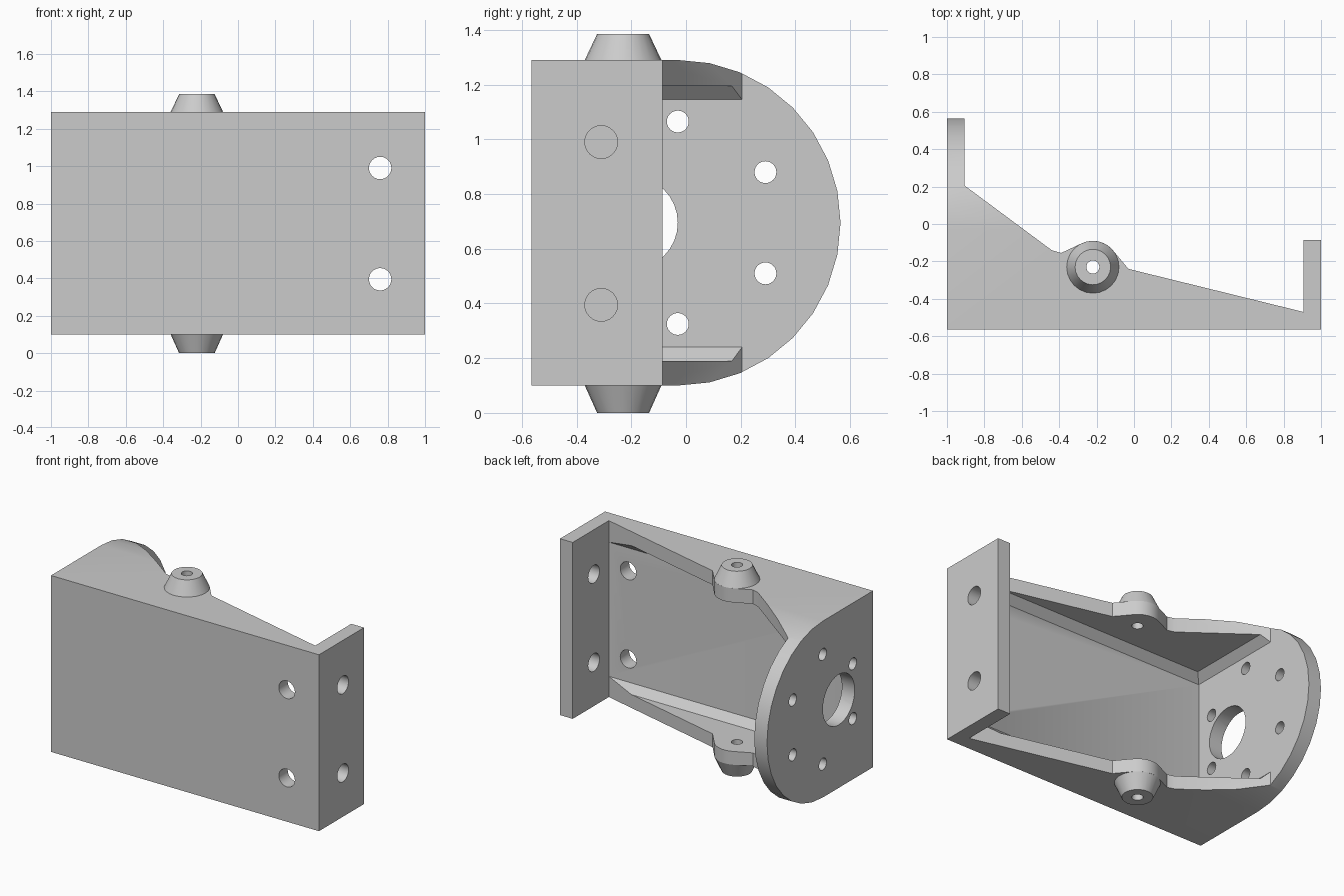
import bpy, bmesh
from math import cos, sin, pi, radians
from mathutils import Matrix, Vector

if "Cube" in bpy.data.objects:
    bpy.data.objects.remove(bpy.data.objects["Cube"], do_unlink=True)

grey = bpy.data.materials.new("plain_grey")
grey.use_nodes = True
colour = (0.6, 0.6, 0.6, 1)
grey.diffuse_color = colour
grey.node_tree.nodes["Principled BSDF"].inputs["Base Color"].default_value = colour

BOTTOM, TOP, MID = 0.1, 1.29, 0.695
FRONT, WALL = -0.565, 0.095
DISC_Y, DISC_R = -0.03, 0.595
BOSS = Vector((-0.22, -0.23))
BOSS_R = 0.14


def finish(bm, name):
    bmesh.ops.recalc_face_normals(bm, faces=bm.faces)
    mesh = bpy.data.meshes.new(name)
    bm.to_mesh(mesh)
    bm.free()
    mesh.materials.append(grey)
    ob = bpy.data.objects.new(name, mesh)
    bpy.context.collection.objects.link(ob)
    return ob


def prism(name, points, extrude):
    bm = bmesh.new()
    face = bm.faces.new([bm.verts.new(p) for p in points])
    out = bmesh.ops.extrude_face_region(bm, geom=[face])
    verts = [v for v in out["geom"] if isinstance(v, bmesh.types.BMVert)]
    bmesh.ops.translate(bm, vec=extrude, verts=verts)
    return finish(bm, name)


def rod(centre, radius, length, axis, sides=24):
    bm = bmesh.new()
    turn = Vector((0, 0, 1)).rotation_difference(Vector(axis)).to_matrix().to_4x4()
    bmesh.ops.create_cone(bm, cap_ends=True, segments=sides, radius1=radius,
                          radius2=radius, depth=length,
                          matrix=Matrix.Translation(centre) @ turn)
    return finish(bm, "hole_cutter")


def activate(ob):
    bpy.ops.object.select_all(action="DESELECT")
    ob.select_set(True)
    bpy.context.view_layer.objects.active = ob


def combine(ob, tool, operation="DIFFERENCE"):
    activate(ob)
    mod = ob.modifiers.new("cut", "BOOLEAN")
    mod.operation, mod.solver, mod.object = operation, "EXACT", tool
    bpy.ops.object.modifier_apply(modifier=mod.name)
    bpy.data.objects.remove(tool, do_unlink=True)


def arc(centre, radius, start, end, steps):
    angles = [radians(start + (end - start) * i / steps) for i in range(steps + 1)]
    return [(centre[0] + radius * cos(a), centre[1] + radius * sin(a)) for a in angles]


# Plan outline: tall plate, sloping walls with boss bulge, short flange
plan = [(-1, FRONT), (1, FRONT), (1, -0.085), (0.905, -0.085), (0.905, -0.47),
        (-0.03, -0.24)]
plan += arc(BOSS, BOSS_R, 35, 115, 8)
plan += [(-0.39, -0.155), (-0.44, -0.14), (-0.905, 0.205), (-0.905, 0.6), (-1, 0.6)]
bracket = prism("bracket_body", [(x, y, BOTTOM) for x, y in plan], (0, 0, TOP - BOTTOM))

# Rounded side outline trims the plate and the wall tops
side = [(FRONT - 0.1, BOTTOM)] + arc((DISC_Y, MID), DISC_R, -90, 90, 16) + [(FRONT - 0.1, TOP)]
combine(bracket, prism("side_cutter", [(-1.1, y, z) for y, z in side], (2.2, 0, 0)), "INTERSECT")

# Hollow interior, with chamfers where walls meet the front and the tall plate
low, high = BOTTOM + 0.09, TOP - WALL
bm = bmesh.new()
bmesh.ops.create_cube(bm, size=1, matrix=Matrix.Translation((0, 0.265, (low + high) / 2))
                      @ Matrix.Diagonal((1.81, 1.47, high - low, 1)))
inner = []
for e in bm.edges:
    a, b = (v.co for v in e.verts)
    along_x = abs(a.x - b.x) > 0.5 and a.y < 0
    along_y = abs(a.y - b.y) > 0.5 and a.x < 0
    if along_x or along_y:
        inner.append(e)
bmesh.ops.bevel(bm, geom=inner, offset=0.05, segments=1, affect="EDGES")
combine(bracket, finish(bm, "cavity_cutter"))

# Mounting holes in the front and the flange
for z in (0.395, 0.99):
    combine(bracket, rod((0.76, -0.5, z), 0.06, 0.3, (0, 1, 0)))
    combine(bracket, rod((0.95, -0.31, z), 0.06, 0.3, (1, 0, 0)))

# Bolt circle and large opening in the tall plate
for i in range(6):
    a = pi / 2 + i * pi / 3
    combine(bracket, rod((-0.95, DISC_Y + 0.37 * cos(a), MID + 0.37 * sin(a)),
                         0.04, 0.3, (1, 0, 0)))
combine(bracket, rod((-0.95, -0.2, MID), 0.17, 0.3, (1, 0, 0), 32))

# Pivot bore through both walls
for z in (BOTTOM, TOP):
    combine(bracket, rod((BOSS.x, BOSS.y, z), 0.035, 0.4, (0, 0, 1)))


# Tapered pivot bosses above and below
def boss(name, base, tip):
    bm = bmesh.new()
    sides = 24
    rings = [[bm.verts.new((BOSS.x + r * cos(2 * pi * i / sides),
                            BOSS.y + r * sin(2 * pi * i / sides), z)) for i in range(sides)]
             for r, z in ((0.035, base), (BOSS_R, base), (0.095, tip), (0.035, tip))]
    for k in range(4):
        p, q = rings[k], rings[(k + 1) % 4]
        for i in range(sides):
            j = (i + 1) % sides
            bm.faces.new((p[i], p[j], q[j], q[i]))
    return finish(bm, name)


parts = [bracket, boss("upper_boss", TOP, 1.385), boss("lower_boss", BOTTOM, 0.0)]
for ob in parts:
    activate(ob)
    bpy.ops.object.shade_smooth_by_angle(angle=radians(25))
